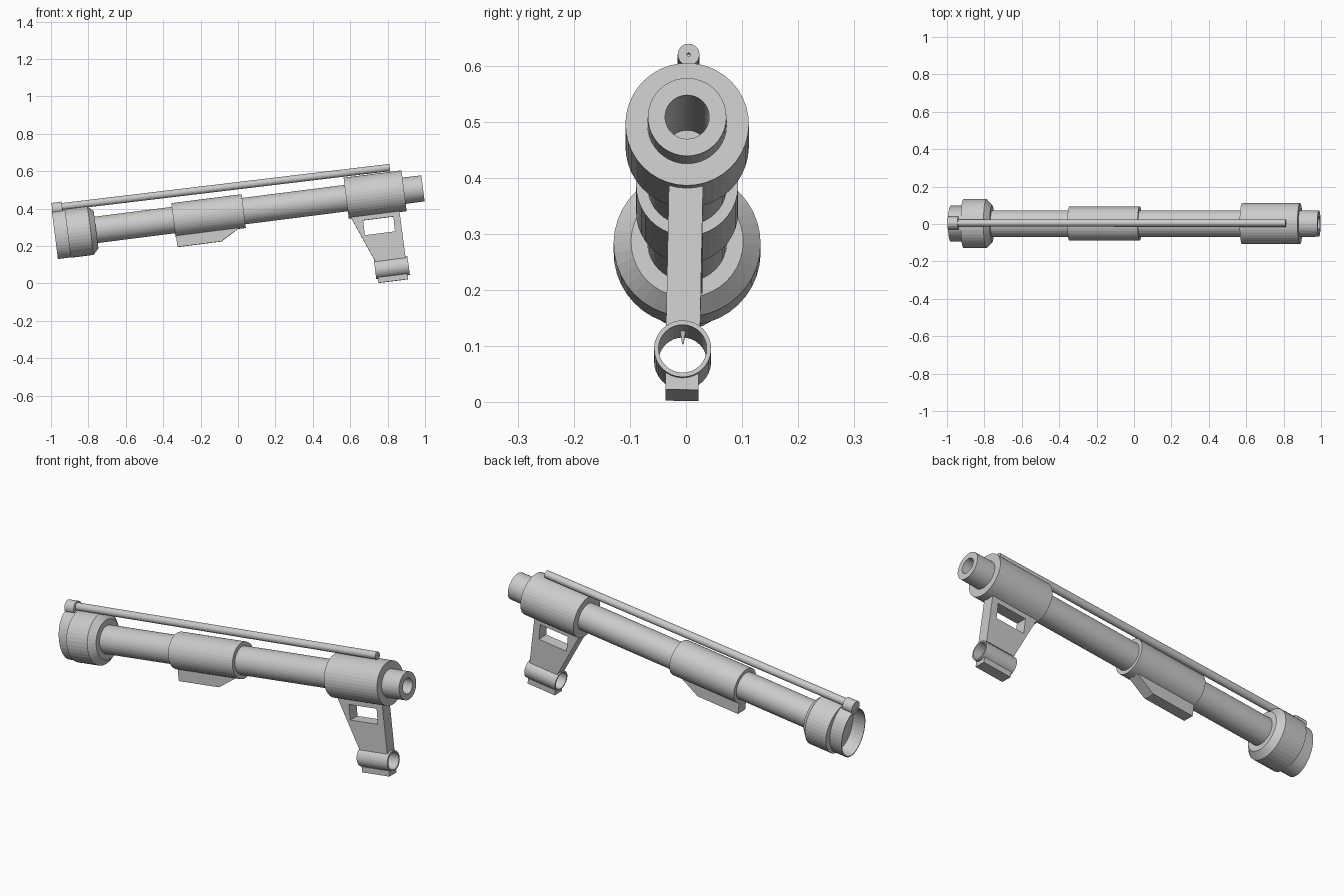
import bpy, bmesh, math
from mathutils import Matrix

cube = bpy.data.objects.get("Cube")
if cube:
    bpy.data.objects.remove(cube, do_unlink=True)

metal = bpy.data.materials.new("plain_grey_metal")
metal.use_nodes = True
grey = (0.6, 0.6, 0.6, 1)
metal.diffuse_color = grey
metal.node_tree.nodes["Principled BSDF"].inputs["Base Color"].default_value = grey

# Parts are built along a level barrel axis, then tilted and rolled together
PLACE = (Matrix.Translation((0, 0.002, 0.383))
         @ Matrix.Rotation(math.radians(-7.24), 4, 'Y')
         @ Matrix.Rotation(-0.02, 4, 'X'))


def finish(name, bm):
    bmesh.ops.recalc_face_normals(bm, faces=bm.faces)
    mesh = bpy.data.meshes.new(name)
    bm.to_mesh(mesh)
    bm.free()
    mesh.materials.append(metal)
    obj = bpy.data.objects.new(name, mesh)
    bpy.context.collection.objects.link(obj)
    obj.matrix_world = PLACE
    return obj


def lathe(name, profile, height=0.0, squash=1.0, sides=40, loop=False, slope=0.0):
    """Turn (along, radius) points about a lengthwise axis."""
    bm = bmesh.new()
    rings = []
    for s, r in profile:
        angles = [2 * math.pi * i / sides for i in range(sides)]
        rings.append([bm.verts.new((s, r * squash * math.sin(a),
                                    height + slope * s + r * math.cos(a))) for a in angles])
    pairs = list(zip(rings, rings[1:]))
    if loop:
        pairs.append((rings[-1], rings[0]))
    else:
        bm.faces.new(rings[0])
        bm.faces.new(rings[-1])
    for a, b in pairs:
        for i in range(sides):
            j = (i + 1) % sides
            bm.faces.new((a[i], a[j], b[j], b[i]))
    return finish(name, bm)


def plate(name, outline, half, hole=None):
    """Thicken a side outline, optionally framing a matching hole."""
    bm = bmesh.new()

    def layer(points, y):
        return [bm.verts.new((s, y, t)) for s, t in points]

    def walls(a, b):
        for i in range(len(a)):
            j = (i + 1) % len(a)
            bm.faces.new((a[i], a[j], b[j], b[i]))

    near, far = layer(outline, -half), layer(outline, half)
    walls(near, far)
    if hole:
        near_in, far_in = layer(hole, -half), layer(hole, half)
        walls(near_in, far_in)
        walls(near, near_in)
        walls(far, far_in)
    else:
        bm.faces.new(near)
        bm.faces.new(far)
    return finish(name, bm)


# Barrel with a bored muzzle
lathe("barrel", [(-0.85, 0.071), (0.9, 0.071), (0.997, 0.07), (0.997, 0.0393), (0.5, 0.0393)])
lathe("front_collar", [(0.583, 0.11), (0.895, 0.11), (0.895, 0.06), (0.583, 0.06)], loop=True)
lathe("middle_sleeve", [(-0.348, 0.091), (0.031, 0.091), (0.031, 0.06), (-0.348, 0.06)], loop=True)

# Rear ring and the oval cup behind it
lathe("rear_ring", [(-0.918, 0.131), (-0.795, 0.131), (-0.765, 0.1), (-0.765, 0.06), (-0.918, 0.06)])
lathe("rear_cup", [(-0.9, 0.129), (-0.987, 0.129), (-0.987, 0.124), (-0.92, 0.118)], squash=0.75)

# Long top rod with its end knob
lathe("top_rod", [(-0.94, 0.0195), (0.835, 0.0195), (0.835, 0.003), (0.82, 0.003)],
      height=0.139, slope=-0.0074, sides=20)
lathe("rod_knob", [(-0.984, 0.034), (-0.929, 0.034)], height=0.139, sides=24)

# Lug beneath the sleeve
plate("sleeve_lug", [(-0.345, -0.07), (-0.345, -0.146), (-0.108, -0.146), (0, -0.084), (0, -0.07)], 0.03)

# Front post with window, hooded ring, pin and foot
plate("sight_post", [(0.59, -0.095), (0.857, -0.095), (0.858, -0.357), (0.695, -0.357)], 0.0304,
      hole=[(0.658, -0.13), (0.821, -0.13), (0.819, -0.21), (0.657, -0.21)])
lathe("sight_ring", [(0.688, 0.0509), (0.869, 0.0509), (0.869, 0.043), (0.688, 0.043)],
      height=-0.4, sides=32, loop=True)
plate("sight_foot", [(0.697, -0.443), (0.857, -0.443), (0.857, -0.472), (0.697, -0.472)], 0.0295)

bm = bmesh.new()
bmesh.ops.create_cone(bm, cap_ends=True, segments=12, radius1=0.001, radius2=0.006, depth=0.026,
                      matrix=Matrix.Translation((0.78, 0, -0.368)))
finish("sight_pin", bm)
